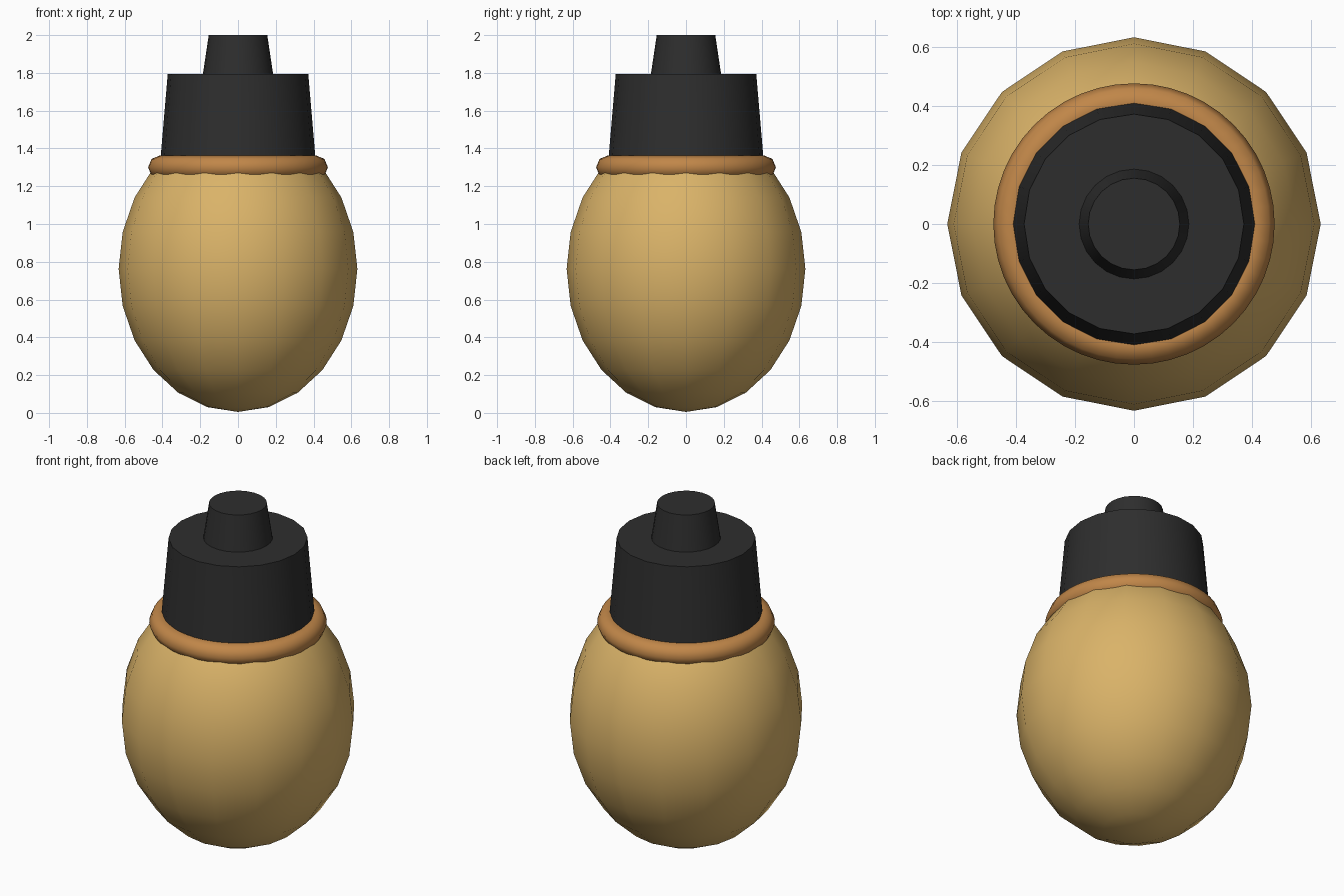
import bpy
import math

cube = bpy.data.objects.get("Cube")
if cube:
    bpy.data.objects.remove(cube, do_unlink=True)


def material(name, rgb):
    mat = bpy.data.materials.new(name)
    mat.use_nodes = True
    color = (*rgb, 1)
    mat.diffuse_color = color
    bsdf = next(n for n in mat.node_tree.nodes if n.type == 'BSDF_PRINCIPLED')
    bsdf.inputs["Base Color"].default_value = color
    return mat


def finish(name, mat):
    obj = bpy.context.object
    obj.name = name
    obj.data.materials.append(mat)
    bpy.ops.object.transform_apply(location=False, rotation=False, scale=True)
    bpy.ops.object.shade_smooth_by_angle(angle=math.radians(50))
    return obj


def tapered(name, mat, r_low, r_high, z_low, z_high, sides=20):
    bpy.ops.mesh.primitive_cone_add(vertices=sides, radius1=r_low, radius2=r_high,
                                    depth=z_high - z_low,
                                    location=(0, 0, (z_low + z_high) / 2))
    return finish(name, mat)


gold = material("warm gold", (0.70, 0.45, 0.14))
copper = material("copper brown", (0.53, 0.24, 0.066))
black = material("soft black", (0.027, 0.027, 0.027))

# Egg-shaped body
bpy.ops.mesh.primitive_uv_sphere_add(segments=16, ring_count=12, radius=1,
                                     location=(0, 0, 0.762), scale=(0.632, 0.632, 0.757))
finish("body", gold)

# Collar ring around the neck
bpy.ops.mesh.primitive_torus_add(major_segments=48, minor_segments=8,
                                 major_radius=0.413, minor_radius=0.063,
                                 location=(0, 0, 1.30))
finish("collar", copper)

# Cap and the stub on top of it
tapered("cap", black, 0.415, 0.372, 1.29, 1.795)
tapered("stub", black, 0.188, 0.155, 1.78, 2.0, 24)
